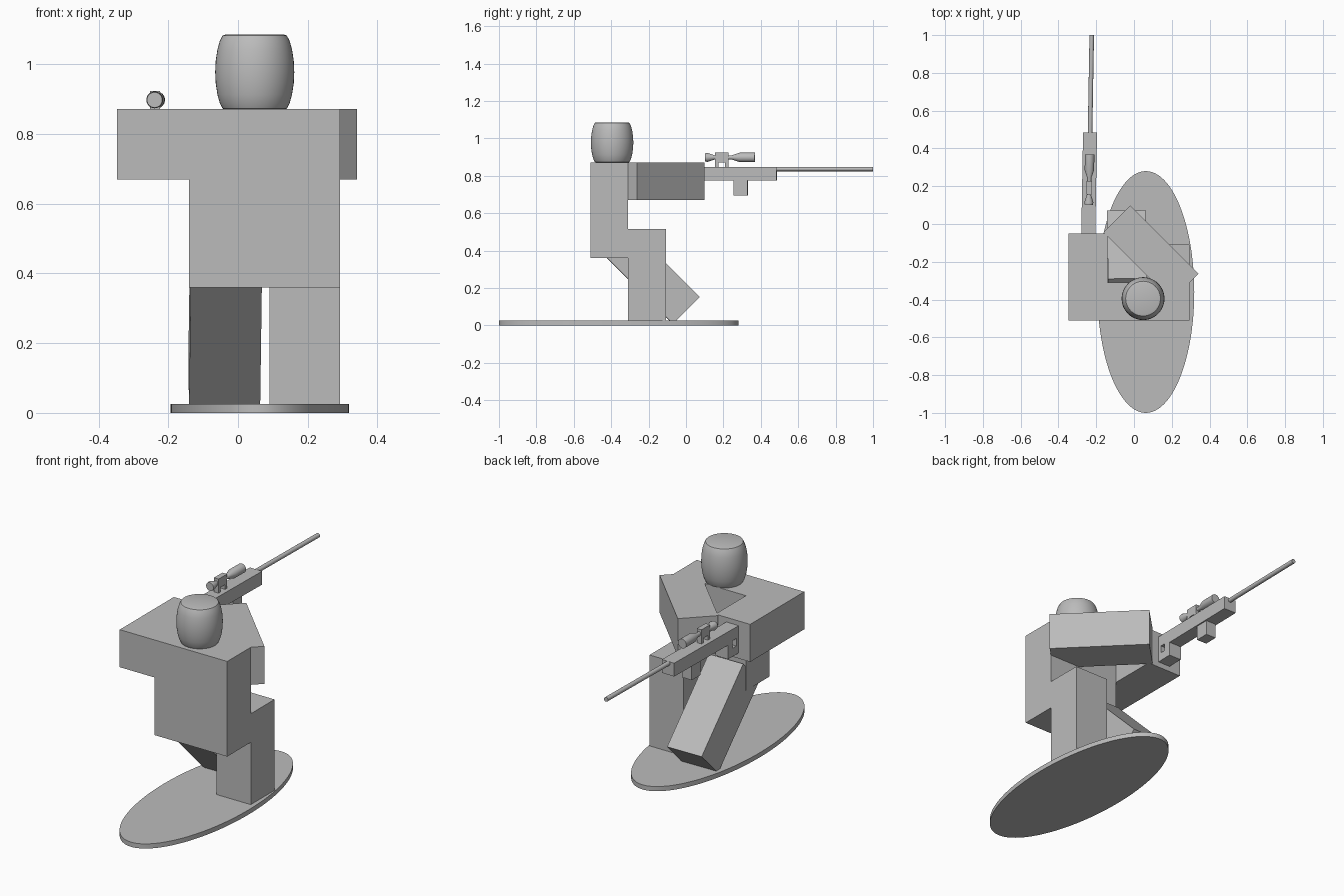
import bpy, bmesh, math
from mathutils import Matrix, Vector

if "Cube" in bpy.data.objects:
    bpy.data.objects.remove(bpy.data.objects["Cube"])

grey = bpy.data.materials.new("plain grey")
grey.diffuse_color = (0.5, 0.5, 0.5, 1)
grey.use_nodes = True
grey.node_tree.nodes["Principled BSDF"].inputs["Base Color"].default_value = grey.diffuse_color


def finish(name, bm, matrix=None, smooth=False):
    if matrix:
        bm.transform(matrix)
    bmesh.ops.recalc_face_normals(bm, faces=bm.faces)
    me = bpy.data.meshes.new(name)
    bm.to_mesh(me)
    bm.free()
    me.materials.append(grey)
    ob = bpy.data.objects.new(name, me)
    bpy.context.collection.objects.link(ob)
    if smooth:
        bpy.ops.object.select_all(action='DESELECT')
        bpy.context.view_layer.objects.active = ob
        ob.select_set(True)
        bpy.ops.object.shade_smooth_by_angle(angle=math.radians(35))
    return ob


def box(name, x, y, z, matrix=None):
    """Box from (min, max) ranges."""
    bm = bmesh.new()
    bmesh.ops.create_cube(bm, size=1)
    for v in bm.verts:
        v.co = Vector(r[0] if c < 0 else r[1] for c, r in zip(v.co, (x, y, z)))
    return finish(name, bm, matrix)


def lathe(name, profile, matrix, sides=48):
    """Closed solid of revolution about z from (radius, height) points."""
    bm = bmesh.new()
    rings = [[bm.verts.new((r * math.cos(a), r * math.sin(a), h))
              for a in (2 * math.pi * i / sides for i in range(sides))]
             for r, h in profile]
    for lo, hi in zip(rings, rings[1:]):
        for i in range(sides):
            j = (i + 1) % sides
            bm.faces.new((lo[i], lo[j], hi[j], hi[i]))
    bm.faces.new(rings[0][::-1])
    bm.faces.new(rings[-1])
    return finish(name, bm, matrix, smooth=True)


T = Matrix.Translation
R = lambda deg, axis: Matrix.Rotation(math.radians(deg), 4, axis)

# Oval base
lathe("base", [(1, 0), (1, 0.025)],
      T((0.063, -0.36, 0)) @ Matrix.Diagonal((0.256, 0.64, 1, 1)), 96)

# Body and limbs
box("torso", (-0.14, 0.293), (-0.51, -0.31), (0.36, 0.872))
box("right_arm", (-0.347, -0.14), (-0.51, -0.05), (0.67, 0.872))
box("left_arm", (-0.255, 0.255), (-0.1, 0.1), (0.67, 0.872),
    T((0.09, -0.153, 0)) @ R(-45, 'Z'))
box("standing_leg", (0.09, 0.293), (-0.31, -0.108), (0.02, 0.514))
box("bent_leg", (-0.102, 0.102), (-0.101, 0.101), (-0.255, 0.255),
    T((-0.037, -0.18, 0.26)) @ R(0.8, 'Z') @ R(45, 'X'))

# Barrel-shaped head
half = [(0.082, 0.108), (0.092, 0.105), (0.100, 0.09), (0.107, 0.065), (0.112, 0.032)]
lathe("head", [(r, -h) for r, h in half] + [(0.1135, 0)] + half[::-1],
      T((0.048, -0.395, 0.978)))

# Rifle, built along y about its own centre line, then turned slightly
aim = T((-0.242, -0.05, 0)) @ R(-1, 'Z')
W = 0.037
box("rifle_body", (-W, W), (0, 0.535), (0.775, 0.847), aim)
grip = box("rifle_grip", (-W, W), (0, 0.09), (0.70, 0.775), aim)
cutter = box("grip_hole_cutter", (-0.1, 0.1), (0.02, 0.05), (0.745, 0.785), aim)
cutter.hide_render = True
cutter.hide_set(True)
for ob in (grip, bpy.data.objects["rifle_body"]):
    cut = ob.modifiers.new("hole", 'BOOLEAN')
    cut.object = cutter
    cut.solver = 'EXACT'
box("magazine", (-0.03, 0.03), (0.305, 0.38), (0.695, 0.775), aim)
lathe("rifle_barrel", [(0.012, 0.535), (0.012, 1.05)],
      aim @ T((0, 0, 0.836)) @ R(-90, 'X'), 24)

# Scope with its mount
lathe("scope", [(0.022, 0.152), (0.024, 0.165), (0.011, 0.205), (0.011, 0.295),
                (0.025, 0.335), (0.025, 0.418)],
      aim @ T((0, 0, 0.898)) @ R(-90, 'X'), 32)
box("scope_block", (-0.014, 0.014), (0.205, 0.277), (0.872, 0.923), aim)
for i, y in enumerate((0.205, 0.259)):
    box(f"scope_foot_{i + 1}", (-0.014, 0.014), (y, y + 0.018), (0.845, 0.873), aim)
